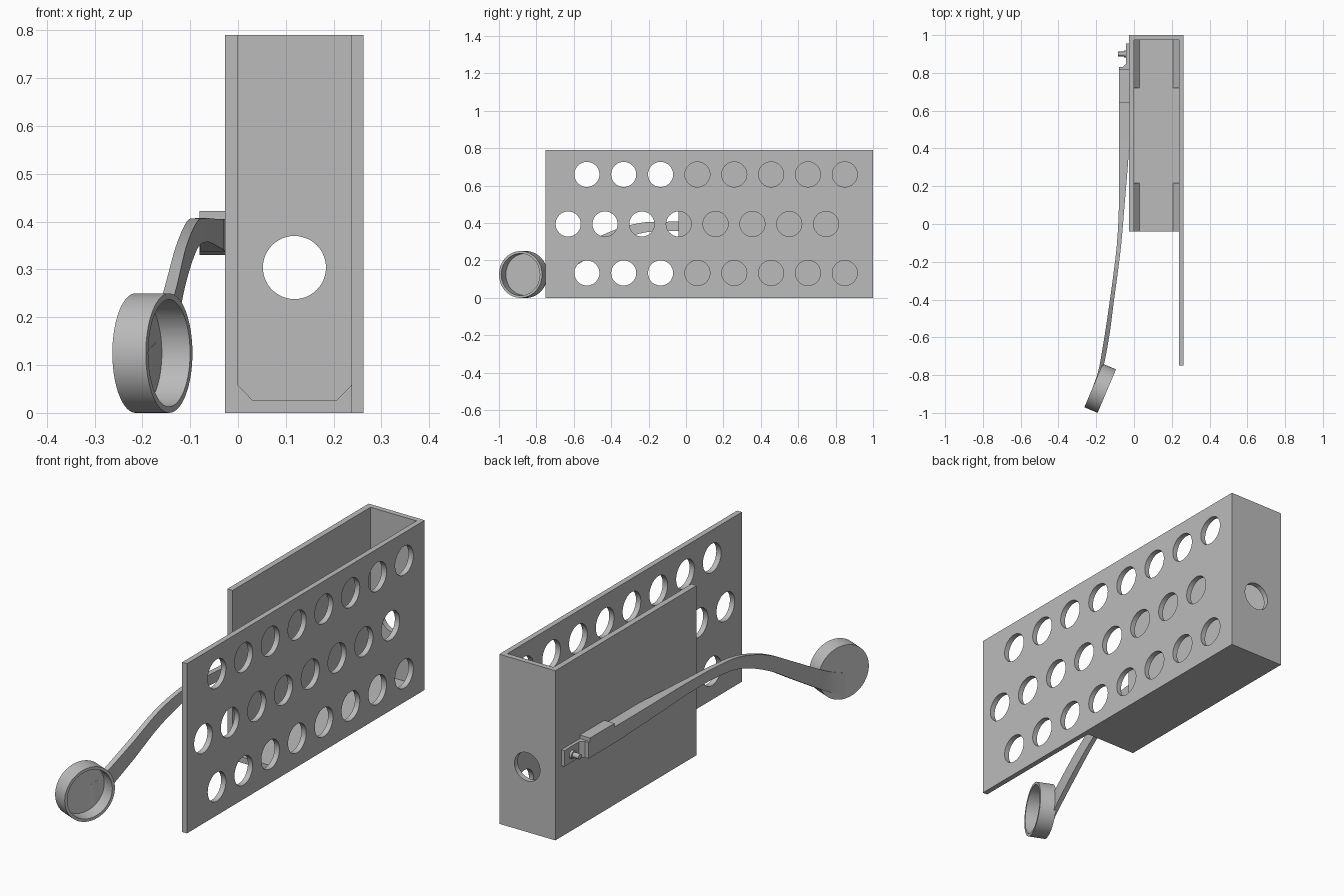
import bpy, bmesh, math
from mathutils import Matrix, Vector

if "Cube" in bpy.data.objects:
    bpy.data.objects.remove(bpy.data.objects["Cube"], do_unlink=True)

# Single material
grey = bpy.data.materials.new("plain_grey")
grey.use_nodes = True
colour = (0.5, 0.5, 0.5, 1)
grey.diffuse_color = colour
grey.node_tree.nodes["Principled BSDF"].inputs["Base Color"].default_value = colour


def finish(name, bm, smooth=False):
    bmesh.ops.recalc_face_normals(bm, faces=bm.faces)
    mesh = bpy.data.meshes.new(name)
    bm.to_mesh(mesh)
    bm.free()
    mesh.materials.append(grey)
    ob = bpy.data.objects.new(name, mesh)
    bpy.context.collection.objects.link(ob)
    if smooth:
        select(ob)
        bpy.ops.object.shade_smooth_by_angle(angle=math.radians(35))
    return ob


def select(ob):
    bpy.ops.object.select_all(action='DESELECT')
    ob.select_set(True)
    bpy.context.view_layer.objects.active = ob


def box(name, x, y, z):
    bm = bmesh.new()
    bmesh.ops.create_cube(bm, size=1)
    for v in bm.verts:
        v.co = [r[0] if c < 0 else r[1] for c, r in zip(v.co, (x, y, z))]
    return finish(name, bm)


def add_cylinder(bm, centre, axis, radius, depth, sides=48):
    turn = Vector(axis).to_track_quat('Z', 'Y').to_matrix().to_4x4()
    bmesh.ops.create_cone(bm, cap_ends=True, segments=sides, radius1=radius, radius2=radius,
                          depth=depth, matrix=Matrix.Translation(centre) @ turn)


def extrude_profile(name, points, start, direction):
    bm = bmesh.new()
    face = bm.faces.new([bm.verts.new(Vector(p) + Vector(start)) for p in points])
    new = bmesh.ops.extrude_face_region(bm, geom=[face])["geom"]
    bmesh.ops.translate(bm, vec=direction, verts=[g for g in new if isinstance(g, bmesh.types.BMVert)])
    return finish(name, bm)


def boolean(ob, other, operation):
    mod = ob.modifiers.new(operation.lower(), 'BOOLEAN')
    mod.operation, mod.solver, mod.object = operation, 'EXACT', other
    select(ob)
    bpy.ops.object.modifier_apply(modifier=mod.name)
    bpy.data.objects.remove(other, do_unlink=True)


# Open-topped, open-fronted case with one long side
X0, X1, WALL, TOP = -0.027, 0.262, 0.025, 0.79
case = box("case", (X0, X1), (-0.04, 1), (0, TOP))
boolean(case, box("cavity", (0, X1 - WALL), (-0.2, 1 - WALL), (0.027, 1)), 'DIFFERENCE')
boolean(case, box("long_side", (X1 - WALL, X1), (-0.75, 1), (0, TOP)), 'UNION')

# Round holes: three staggered rows in the long side, one in the back
bm = bmesh.new()
for z, first in ((0.66, -0.53), (0.395, -0.63), (0.133, -0.53)):
    for i in range(8):
        add_cylinder(bm, (0.25, first + i * 0.197, z), (1, 0, 0), 0.067, 0.1)
add_cylinder(bm, (0.118, 1, 0.304), (0, 1, 0), 0.066, 0.2)
boolean(case, finish("holes", bm), 'DIFFERENCE')
select(case)
bpy.ops.object.shade_smooth_by_angle(angle=math.radians(30))

# Chamfer strips along the floor corners
for end, y in (("front", -0.04), ("back", 0.72)):
    for side, x, s in (("right", 0, 1), ("left", X1 - WALL, -1)):
        extrude_profile(f"{end}_{side}_corner_strip",
                        [(0, 0, 0.027), (s * 0.03, 0, 0.027), (0, 0, 0.058)],
                        (x, y, 0), (0, 0.258, 0))

# Mount: flat tab, stepped clamp block and pin
box("mount_tab", (-0.042, X0), (0.82, 0.955), (0.33, 0.405))
extrude_profile("clamp_block",
                [(X0, 0.64, 0), (X0, 0.85, 0), (-0.045, 0.845, 0), (-0.06, 0.83, 0),
                 (-0.08, 0.83, 0), (-0.08, 0.64, 0)],
                (0, 0, 0.33), (0, 0, 0.075))
box("clamp_cap", (-0.08, X0), (0.64, 0.82), (0.405, 0.422))
bm = bmesh.new()
add_cylinder(bm, (-0.055, 0.9, 0.367), (1, 0, 0), 0.012, 0.06, 24)
add_cylinder(bm, (-0.047, 0.9, 0.367), (1, 0, 0), 0.019, 0.012, 24)
finish("pin", bm, True)

# Curved arm: stations of y, outer x, inner x, top z, bottom z
stations = [(0.64, -0.08, X0, 0.405, 0.33), (0.4, -0.08, X0, 0.405, 0.338),
            (0.1, -0.08, -0.05, 0.406, 0.352), (-0.1, -0.09, -0.067, 0.407, 0.357),
            (-0.25, -0.107, -0.085, 0.4, 0.343), (-0.42, -0.13, -0.108, 0.348, 0.275),
            (-0.6, -0.157, -0.132, 0.25, 0.165), (-0.77, -0.187, -0.166, 0.155, 0.06),
            (-0.86, -0.217, -0.207, 0.12, 0.012)]


def spline(a, b, c, d, t):
    return tuple(0.5 * (2 * q + (r - p) * t + (2 * p - 5 * q + 4 * r - s) * t ** 2
                        + (3 * q - p - 3 * r + s) * t ** 3) for p, q, r, s in zip(a, b, c, d))


padded = [stations[0]] + stations + [stations[-1]]
path = [spline(*padded[i:i + 4], k / 6) for i in range(len(stations) - 1) for k in range(6)]
path.append(stations[-1])
bm = bmesh.new()
rings = [[bm.verts.new(p) for p in ((xo, y, zt), (xi, y, zt), (xi, y, zb), (xo, y, zb))]
         for y, xo, xi, zt, zb in path]
for a, b in zip(rings, rings[1:]):
    for i in range(4):
        j = (i + 1) % 4
        bm.faces.new((a[i], a[j], b[j], b[i]))
bm.faces.new(rings[0])
bm.faces.new(rings[-1])
finish("arm", bm, True)

# Shallow round cup at the arm's end, lathed around its axis
bm = bmesh.new()
profile = [(0, -0.038), (0.125, -0.038), (0.125, 0.038), (0.112, 0.038), (0.112, -0.026), (0, -0.026)]
verts = [bm.verts.new((r, 0, h)) for r, h in profile]
edges = [bm.edges.new(pair) for pair in zip(verts, verts[1:])]
bmesh.ops.spin(bm, geom=verts + edges, cent=(0, 0, 0), axis=(0, 0, 1),
               angle=math.tau, steps=64, use_merge=True)
bmesh.ops.remove_doubles(bm, verts=bm.verts, dist=0.0001)
turn = Vector((0.92, -0.39, 0)).to_track_quat('Z', 'Y').to_matrix().to_4x4()
bm.transform(Matrix.Translation((-0.179, -0.87, 0.125)) @ turn)
finish("cup", bm, True)
